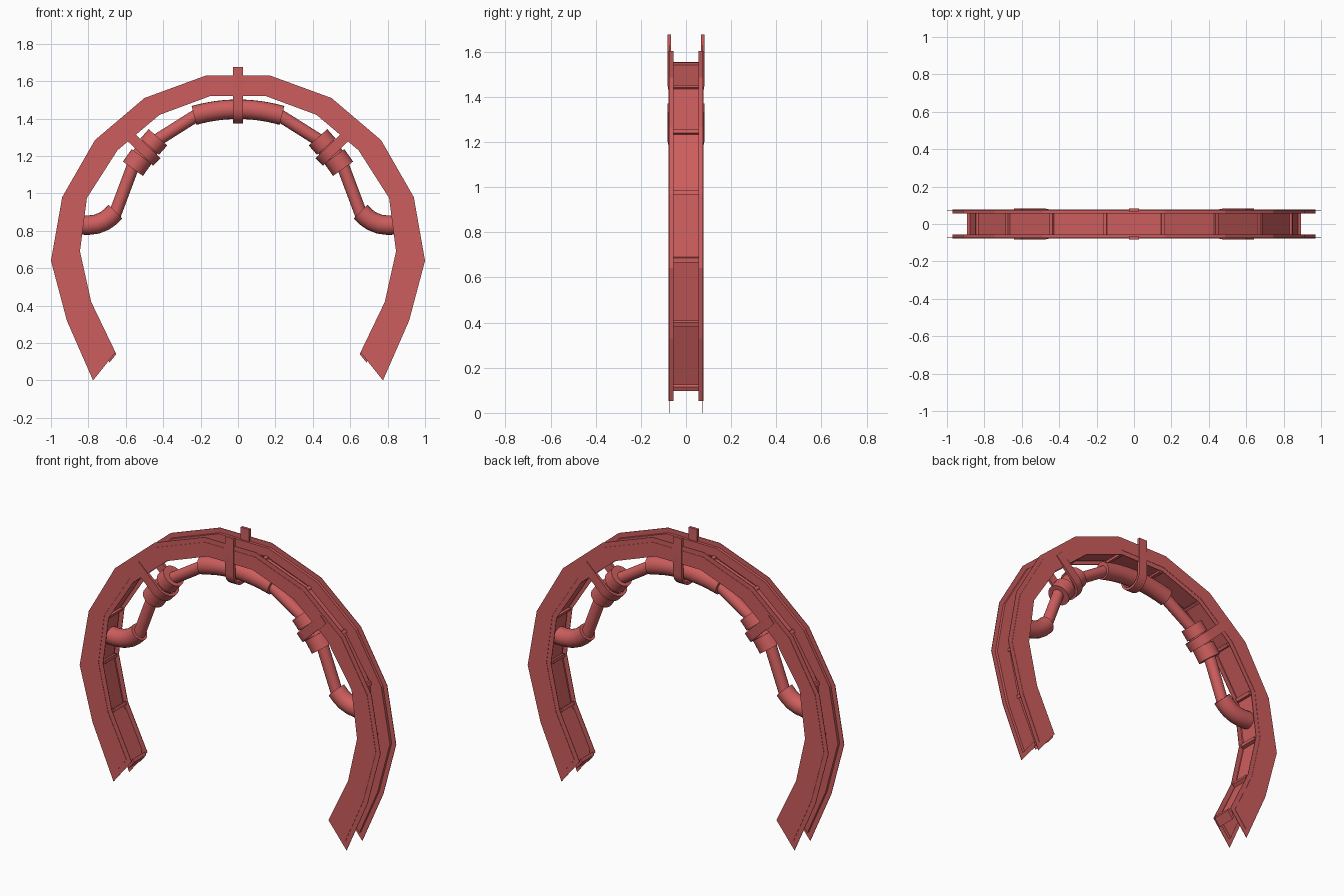
import bpy, bmesh, math
from mathutils import Vector

if "Cube" in bpy.data.objects:
    bpy.data.objects.remove(bpy.data.objects["Cube"])

red = bpy.data.materials.new("muted_red")
red.use_nodes = True
red.diffuse_color = (0.61, 0.11, 0.11, 1)
red.node_tree.nodes["Principled BSDF"].inputs["Base Color"].default_value = red.diffuse_color


def finish(name, bm, smooth=False, mirror=False):
    bmesh.ops.recalc_face_normals(bm, faces=bm.faces[:])
    mesh = bpy.data.meshes.new(name)
    bm.to_mesh(mesh)
    bm.free()
    mesh.materials.append(red)
    obj = bpy.data.objects.new(name, mesh)
    bpy.context.collection.objects.link(obj)
    if mirror:
        obj.modifiers.new("Mirror", "MIRROR").use_mirror_merge = False
    if smooth:
        bpy.ops.object.select_all(action="DESELECT")
        obj.select_set(True)
        bpy.context.view_layer.objects.active = obj
        bpy.ops.object.shade_smooth_by_angle(angle=math.radians(40))
    return obj


def loft(bm, sections):
    """Join matching closed sections and cap both ends."""
    rings = [[bm.verts.new(p) for p in s] for s in sections]
    n = len(rings[0])
    for a, b in zip(rings, rings[1:]):
        for i in range(n):
            j = (i + 1) % n
            bm.faces.new((a[i], a[j], b[j], b[i]))
    bm.faces.new(rings[0][::-1])
    bm.faces.new(rings[-1])


def arch_slab(name, inner, outer, y0, y1):
    """Faceted arch of rectangular section between two matching lines."""
    bm = bmesh.new()
    loft(bm, [[(i.x, y0, i.y), (o.x, y0, o.y), (o.x, y1, o.y), (i.x, y1, i.y)]
              for i, o in zip(inner, outer)])
    return finish(name, bm)


def inset(points, d):
    """Miter offset of a closed outline listed clockwise."""
    result = []
    for k, p in enumerate(points):
        a = (p - points[k - 1]).normalized()
        b = (points[(k + 1) % len(points)] - p).normalized()
        na, nb = Vector((a.y, -a.x)), Vector((b.y, -b.x))
        result.append(p + (na + nb) * d / (1 + na.dot(nb)))
    return result


def pipe(name, path, radius, mirror=True, sides=20):
    bm = bmesh.new()
    pts = [Vector((x, 0, z)) for x, z in path]
    across = Vector((0, 1, 0))
    sections = []
    for k, p in enumerate(pts):
        t = (pts[min(k + 1, len(pts) - 1)] - pts[max(k - 1, 0)]).normalized()
        side = t.cross(across)
        turns = [math.tau * i / sides for i in range(sides)]
        sections.append([p + radius * (side * math.cos(a) + across * math.sin(a)) for a in turns])
    loft(bm, sections)
    finish(name, bm, True, mirror)


def strap(name, centre, direction, length, radius, mirror):
    """U-shaped strap that loops under a pipe and straddles the arch."""
    bm = bmesh.new()
    c, d = Vector((centre[0], 0, centre[1])), Vector((direction[0], 0, direction[1])).normalized()
    across, wide = Vector((0, 1, 0)), d.cross(Vector((0, 1, 0))) * 0.028
    turns = [math.pi * i / 12 for i in range(13)]
    rows = [(1, length, 0)] + [(math.cos(a), 0, -math.sin(a)) for a in turns] + [(-1, length, 0)]
    sections = []
    for y, along, bulge in rows:
        def at(r, half):
            return c + across * y * r + d * (along + bulge * r) + wide * half
        sections.append([at(radius, -1), at(radius, 1), at(radius - 0.016, 1), at(radius - 0.016, -1)])
    loft(bm, sections)
    finish(name, bm, True, mirror)


# Arch outline, right half from the foot to the crown
outer_half = [(0.775, 0.0), (0.915, 0.32), (1.0, 0.64), (0.94, 0.98),
              (0.765, 1.285), (0.5, 1.51), (0.172, 1.63)]
inner_half = [(0.655, 0.15), (0.785, 0.42), (0.845, 0.69), (0.808, 0.975),
              (0.645, 1.23), (0.42, 1.42), (0.15, 1.52)]


def full(half):
    return [Vector((-x, z)) for x, z in half] + [Vector((x, z)) for x, z in reversed(half)]


outer, inner = full(outer_half), full(inner_half)
count = len(outer)
small = inset(outer + inner[::-1], 0.028)
small_outer, small_inner = small[:count], small[count:][::-1]

# Front and back plates, each with a thin wider flange
for label, s in (("front", -1), ("back", 1)):
    arch_slab(label + "_flange", inner, outer, s * 0.073, s * 0.076)
    arch_slab(label + "_plate", small_inner, small_outer, s * 0.056, s * 0.078)

# Recessed web between the plates
arch_slab("web", [i.lerp(o, 0.14) for i, o in zip(inner, outer)],
          [i.lerp(o, 0.22) for i, o in zip(inner, outer)], -0.058, 0.058)

# Cross ribs at every bend
bm = bmesh.new()
for k, (i, o) in enumerate(zip(inner, outer)):
    along = (inner[min(k + 1, count - 1)] - inner[max(k - 1, 0)]).normalized() * 0.01
    tip = i.lerp(o, 0.3)
    corners = [i - along, i + along, tip + along, tip - along]
    loft(bm, [[(p.x, y, p.y) for p in corners] for y in (-0.058, 0.058)])
finish("cross_ribs", bm)

# Piping under the arch
pipe("elbow", [(0.85, 0.832), (0.8, 0.83), (0.755, 0.836), (0.715, 0.852), (0.685, 0.873), (0.655, 0.903)], 0.052)
pipe("lower_pipe", [(0.665, 0.87), (0.56, 1.15)], 0.034)
pipe("joint_sleeve", [(0.56, 1.135), (0.53, 1.18), (0.47, 1.252), (0.43, 1.298)], 0.055)
pipe("lower_collar", [(0.562, 1.132), (0.515, 1.198)], 0.066)
pipe("upper_collar", [(0.472, 1.25), (0.428, 1.3)], 0.066)
pipe("upper_pipe", [(0.44, 1.28), (0.21, 1.425)], 0.034)
crown = [(0.235 * t / 6, 1.45 - 0.033 * (t / 6) ** 2) for t in range(-6, 7)]
pipe("crown_sleeve", crown, 0.052, False)

# Straps holding the pipes
strap("crown_strap", (0, 1.455), (0, 1), 0.22, 0.082, False)
strap("side_strap", (0.493, 1.225), (0.72, 0.69), 0.18, 0.082, True)
